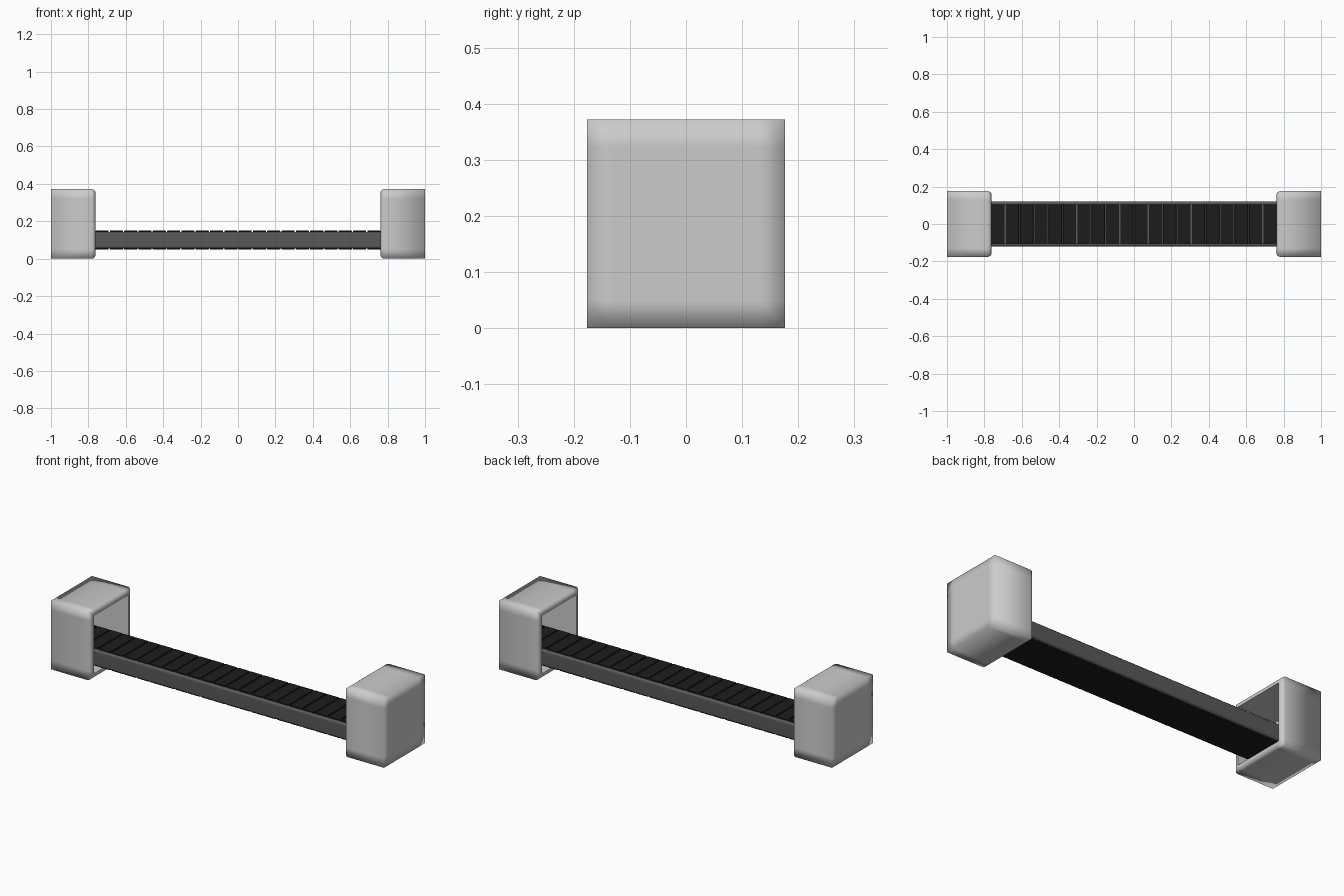
import bpy, bmesh
from mathutils import Vector, Matrix

if "Cube" in bpy.data.objects:
    bpy.data.objects.remove(bpy.data.objects["Cube"])


def material(name, v):
    m = bpy.data.materials.new(name)
    m.diffuse_color = (v, v, v, 1)
    m.use_nodes = True
    m.node_tree.nodes["Principled BSDF"].inputs["Base Color"].default_value = m.diffuse_color
    return m


def add_box(bm, lo, hi):
    lo, hi = Vector(lo), Vector(hi)
    mat = Matrix.Translation((lo + hi) / 2) @ Matrix.Diagonal((*(hi - lo), 1))
    return bmesh.ops.create_cube(bm, size=1, matrix=mat)


def finish(bm, name, mat=None):
    mesh = bpy.data.meshes.new(name)
    bm.to_mesh(mesh)
    bm.free()
    ob = bpy.data.objects.new(name, mesh)
    bpy.context.collection.objects.link(ob)
    if mat:
        mesh.materials.append(mat)
    return ob


def bevel(ob, width, segments):
    b = ob.modifiers.new("bevel", 'BEVEL')
    b.width, b.segments = width, segments
    for p in ob.data.polygons:
        p.use_smooth = True
    ob.modifiers.new("normals", 'WEIGHTED_NORMAL')


# end housings: hollow boxes, open towards the middle, with a rounded rim
X_IN, HY, TOP = 0.762, 0.176, 0.372
bm = bmesh.new()
add_box(bm, (X_IN, -HY, 0), (1, HY, TOP))
inner = min(bm.faces, key=lambda f: f.calc_center_median().x)
bmesh.ops.bevel(bm, geom=list(inner.edges), offset=0.02, segments=4,
                profile=0.5, affect='EDGES')
for f in bm.faces:
    f.smooth = True
inner = min(bm.faces, key=lambda f: f.calc_center_median().x)
bmesh.ops.inset_region(bm, faces=[inner], thickness=0.012)
ret = bmesh.ops.extrude_discrete_faces(bm, faces=[inner])
back = ret['faces'][0]
for v in back.verts:
    v.co.x = 0.99
back.smooth = False
for e in back.edges:
    for f in e.link_faces:
        f.smooth = False
# support loops near the edges give the soft shading of the shell
for axis, pos in ((1, -0.13), (1, 0.13), (2, 0.05), (2, TOP - 0.05)):
    co, no = Vector((0, 0, 0)), Vector((0, 0, 0))
    co[axis], no[axis] = pos, 1
    bmesh.ops.bisect_plane(bm, geom=bm.verts[:] + bm.edges[:] + bm.faces[:],
                           plane_co=co, plane_no=no)
bmesh.ops.recalc_face_normals(bm, faces=bm.faces[:])
housing = finish(bm, "end_housings")
m = housing.modifiers.new("mirror", 'MIRROR')
m.use_axis = (True, False, False)
m.use_mirror_merge = False

# belt frame running between the housings
bm = bmesh.new()
add_box(bm, (-0.985, -0.12, 0.055), (0.985, 0.12, 0.144))
frame = finish(bm, "belt_frame", material("dark_grey", 0.1))
bevel(frame, 0.012, 3)

# belt slats, slightly proud of the frame above and below
bm = bmesh.new()
STEP, GAP = 0.0765, 0.006
for i in range(-13, 13):
    x0 = max(i * STEP + GAP / 2, -0.987)
    x1 = min((i + 1) * STEP - GAP / 2, 0.987)
    add_box(bm, (x0, -0.107, 0.049), (x1, 0.107, 0.15))
slats = finish(bm, "belt_slats", material("black", 0.012))
bevel(slats, 0.003, 2)
